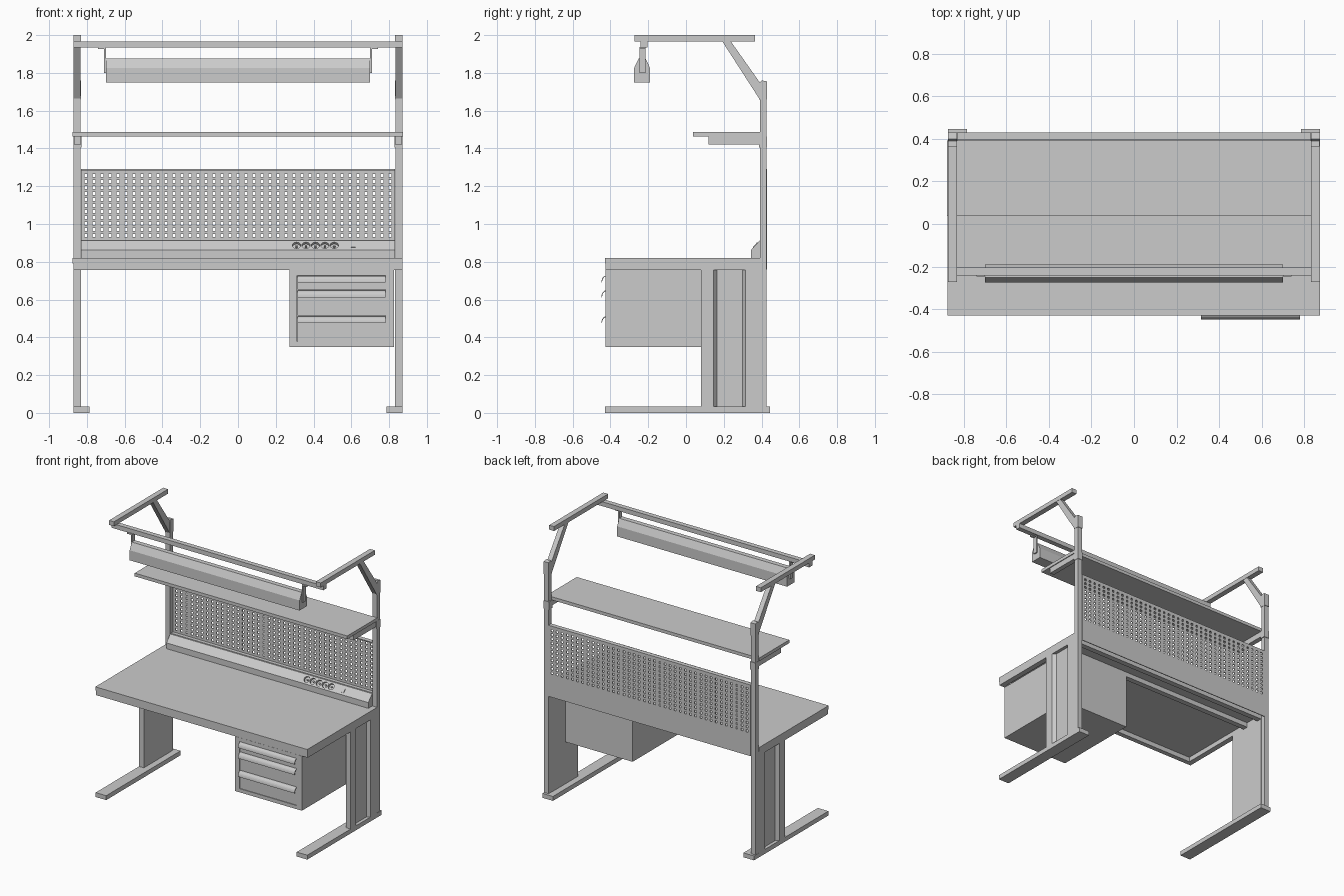
import bpy, bmesh, math
from mathutils import Matrix

if "Cube" in bpy.data.objects:
    bpy.data.objects.remove(bpy.data.objects["Cube"])


def finish(name, bm):
    bmesh.ops.recalc_face_normals(bm, faces=bm.faces)
    me = bpy.data.meshes.new(name)
    bm.to_mesh(me)
    bm.free()
    ob = bpy.data.objects.new(name, me)
    bpy.context.collection.objects.link(ob)
    return ob


def box(name, x0, x1, y0, y1, z0, z1):
    return prism(name, [(x0, y0), (x1, y0), (x1, y1), (x0, y1)], 'z', z0, z1)


def prism(name, pts, axis, a, b):
    """Extrude a profile: (y, z) points along x, or (x, y) points along z."""
    bm = bmesh.new()
    place = (lambda p, t: (t, p[0], p[1])) if axis == 'x' else (lambda p, t: (p[0], p[1], t))
    lo = [bm.verts.new(place(p, a)) for p in pts]
    hi = [bm.verts.new(place(p, b)) for p in pts]
    bm.faces.new(lo)
    bm.faces.new(hi)
    n = len(pts)
    for i in range(n):
        bm.faces.new((lo[i], lo[(i + 1) % n], hi[(i + 1) % n], hi[i]))
    return finish(name, bm)


def mbox(name, s, xi, xo, *yz):
    """Box on side s (-1 left, 1 right), from inner to outer x."""
    return box(name, min(s * xi, s * xo), max(s * xi, s * xo), *yz)


XI, XO = 0.832, 0.872

# side frames, left and right
for s, side in ((-1, "left"), (1, "right")):
    mbox(side + "_foot", s, 0.785, XO, -0.43, 0.445, 0, 0.033)
    # leg housing with a trapezoid groove on its outer face
    leg = [(XI, 0.08), (XO, 0.08), (XO, 0.145), (0.848, 0.165), (0.848, 0.30),
           (XO, 0.315), (XO, 0.392), (XI, 0.392)]
    prism(side + "_leg", [(s * x, y) for x, y in leg], 'z', 0.033, 0.757)
    mbox(side + "_post", s, XI + 0.002, XO - 0.002, 0.392, 0.426, 0.033, 1.75)
    # shelf support
    mbox(side + "_shelf_arm", s, XI, XO - 0.004, 0.12, 0.40, 1.422, 1.464)
    mbox(side + "_shelf_clamp", s, XI - 0.003, XO, 0.386, 0.43, 1.405, 1.464)
    # post cap, brace and top arm
    prism(side + "_post_cap", [(0.387, 1.66), (0.43, 1.66), (0.43, 1.755), (0.40, 1.76),
          (0.387, 1.745)], 'x', s * XI, s * XO)
    prism(side + "_brace", [(0.39, 1.66), (0.39, 1.75), (0.235, 1.97), (0.19, 1.97)],
          'x', s * (XI + 0.002), s * (XO - 0.002))
    mbox(side + "_top_arm", s, XI, XO, -0.272, 0.365, 1.967, 2.0)
    # lamp hanger
    mbox(side + "_lamp_hanger", s, 0.70, 0.71, -0.247, -0.215, 1.80, 1.936)
    mbox(side + "_hanger_flange", s, 0.70, 0.74, -0.247, -0.215, 1.926, 1.936)
    # desk side rail
    mbox(side + "_desk_rail", s, XI, XO, -0.425, 0.392, 0.757, 0.792)

# worktop and underframe
box("worktop", -0.875, 0.872, -0.43, 0.392, 0.792, 0.82)
box("front_rail", -XI, XI, -0.425, -0.39, 0.757, 0.792)
box("middle_rail", -XI, XI, 0.20, 0.24, 0.757, 0.792)
box("back_rail", -XI, XI, 0.35, 0.39, 0.757, 0.792)

# shelf, lamp bar and lamp
box("shelf", -0.877, 0.874, 0.037, 0.392, 1.464, 1.488)
box("lamp_bar", -XO, XO, -0.242, -0.205, 1.934, 1.967)
prism("lamp", [(-0.275, 1.75), (-0.19, 1.75), (-0.19, 1.825), (-0.214, 1.876),
               (-0.25, 1.876), (-0.275, 1.825)], 'x', -0.70, 0.70)

# perforated back panel: uneven grid with every odd cell left open
COLS, ROWS, H = 39, 11, 0.008
xs, zs = [-XI], [0.915]
for i in range(COLS):
    c = -0.804 + 1.608 * i / (COLS - 1)
    xs += [c - H, c + H]
for j in range(ROWS):
    c = 0.94 + 0.317 * j / (ROWS - 1)
    zs += [c - H, c + H]
xs.append(XI)
zs.append(1.29)
bm = bmesh.new()
grid = [[bm.verts.new((x, 0.427, z)) for z in zs] for x in xs]
for i in range(len(xs) - 1):
    for j in range(len(zs) - 1):
        if not (i % 2 and j % 2):
            bm.faces.new((grid[i][j], grid[i + 1][j], grid[i + 1][j + 1], grid[i][j + 1]))
panel = finish("perforated_panel", bm)
mod = panel.modifiers.new("thickness", 'SOLIDIFY')
mod.thickness = 0.006
mod.offset = 0
box("panel_top_flange", -XI, XI, 0.397, 0.424, 1.284, 1.29)
box("panel_lower_flange", -XI, XI, 0.397, 0.424, 0.909, 0.915)
box("panel_lower_plate", -XI, XI, 0.424, 0.43, 0.76, 0.915)

# power trunking with sloped face
trunk = prism("power_trunking", [(0.345, 0.82), (0.40, 0.82), (0.40, 0.912), (0.39, 0.912),
                                 (0.345, 0.863)], 'x', -XI, XI)
tilt = Matrix.Rotation(0.828, 4, 'X')


def on_slope(x):
    return Matrix.Translation((x, 0.3675, 0.8875)) @ tilt


def discs(name, r, depth, lift):
    bm = bmesh.new()
    for i in range(5):
        bmesh.ops.create_cone(bm, cap_ends=True, segments=24, radius1=r, radius2=r, depth=depth,
                              matrix=on_slope(0.31 + 0.05 * i) @ Matrix.Translation((0, 0, lift)))
    return finish(name, bm)


# round sockets sunk into the slope
cutter = discs("socket_cutter", 0.022, 0.03, 0)
cutter.hide_render = True
cut = trunk.modifiers.new("sockets", 'BOOLEAN')
cut.object = cutter
cut.solver = 'EXACT'
bpy.context.view_layer.objects.active = trunk
trunk.select_set(True)
bpy.ops.object.modifier_apply(modifier=cut.name)
bpy.data.objects.remove(cutter)
discs("socket_cores", 0.006, 0.012, -0.010)

# switch
bm = bmesh.new()
bmesh.ops.create_cube(bm, size=1, matrix=on_slope(0.61) @ Matrix.Diagonal((0.026, 0.034, 0.008, 1)))
finish("power_switch", bm)

# drawer cabinet with raised front frame
X0, X1, D0, D1 = 0.272, 0.825, 0.312, 0.782
ZB, ZT = 0.377, 0.728
box("cabinet_body", X0, X1, -0.414, 0.24, 0.35, 0.757)
box("cabinet_left_stile", X0, D0, -0.426, -0.414, 0.35, 0.757)
box("cabinet_right_stile", D1, X1, -0.426, -0.414, 0.35, 0.757)
box("cabinet_top_strip", D0, D1, -0.426, -0.414, ZT, 0.757)
box("cabinet_bottom_strip", D0, D1, -0.426, -0.414, 0.35, ZB)

# drawers with curved lip handles
G = 0.002
for n, (lo, hi) in enumerate(((0.65, ZT), (0.513, 0.65), (ZB, 0.513)), 1):
    box(f"drawer_front_{n}", D0 + G, D1 - G, -0.424, -0.414, lo + G, hi - G)
    arc = [math.radians(90 + 15 * k) for k in range(7)]
    outer = [(-0.424 + 0.024 * math.cos(a), hi - 0.038 + 0.036 * math.sin(a)) for a in arc]
    inner = [(-0.424 + 0.020 * math.cos(a), hi - 0.038 + 0.032 * math.sin(a)) for a in arc]
    prism(f"drawer_handle_{n}", outer + inner[::-1], 'x', D0 + G, D1 - G)
